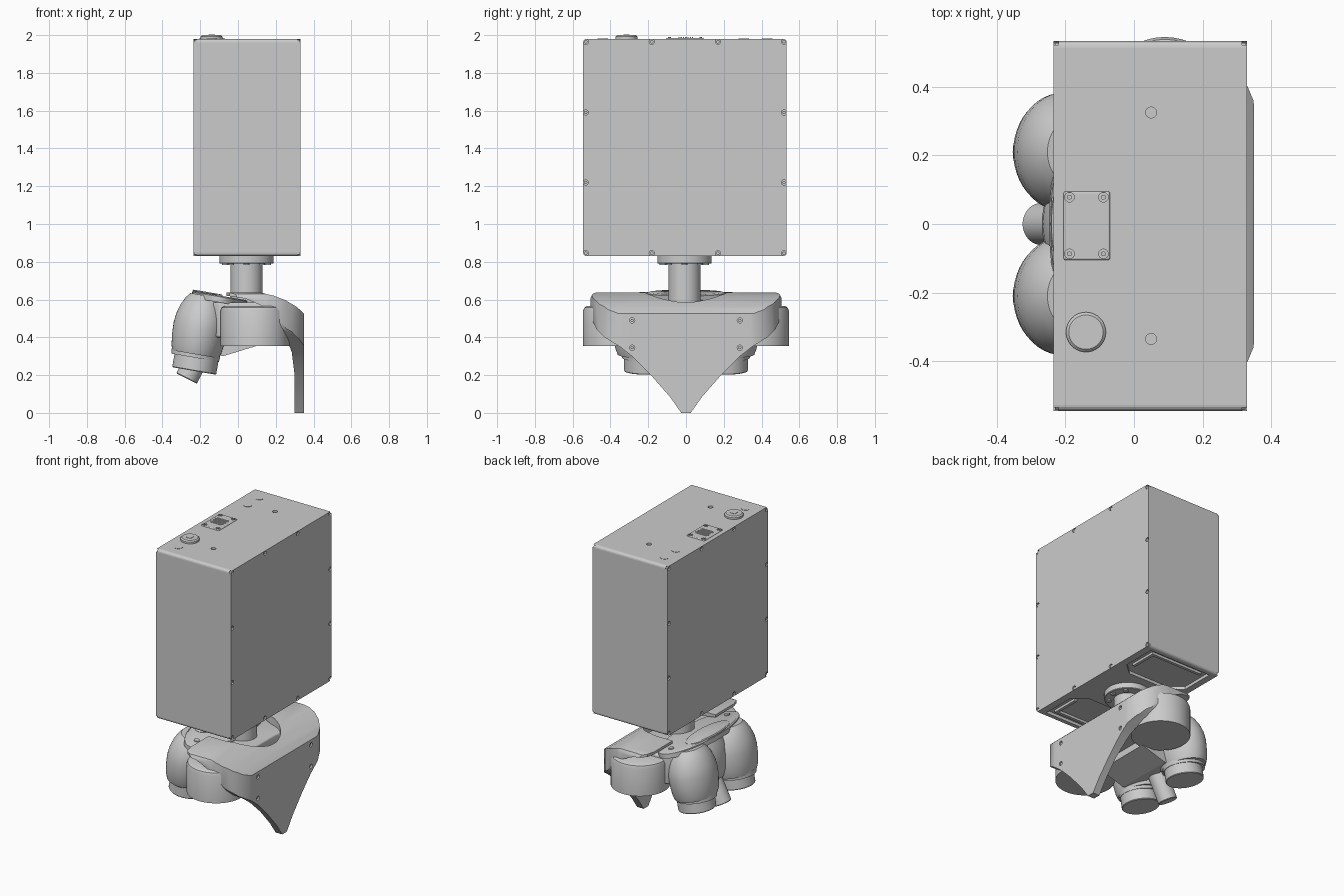
import bpy, bmesh, math
from mathutils import Matrix, Vector

if "Cube" in bpy.data.objects:
    bpy.data.objects.remove(bpy.data.objects["Cube"])

grey = bpy.data.materials.new("plain_grey")
grey.use_nodes = True
COLOUR = (0.6, 0.6, 0.6, 1)
grey.diffuse_color = COLOUR
grey.node_tree.nodes["Principled BSDF"].inputs["Base Color"].default_value = COLOUR


def finish(name, bm):
    bmesh.ops.recalc_face_normals(bm, faces=bm.faces)
    mesh = bpy.data.meshes.new(name)
    bm.to_mesh(mesh)
    bm.free()
    mesh.materials.append(grey)
    ob = bpy.data.objects.new(name, mesh)
    bpy.context.collection.objects.link(ob)
    return ob


def activate(ob):
    bpy.ops.object.select_all(action='DESELECT')
    ob.select_set(True)
    bpy.context.view_layer.objects.active = ob


def smooth(ob, angle=35):
    activate(ob)
    bpy.ops.object.shade_smooth_by_angle(angle=math.radians(angle))
    return ob


def bevel(ob, width, segments=3, angle=40):
    mod = ob.modifiers.new("bevel", 'BEVEL')
    mod.width, mod.segments = width, segments
    mod.limit_method, mod.angle_limit = 'ANGLE', math.radians(angle)
    activate(ob)
    bpy.ops.object.modifier_apply(modifier="bevel")
    return ob


def boolean(ob, cutter, operation='DIFFERENCE'):
    mod = ob.modifiers.new("cut", 'BOOLEAN')
    mod.object, mod.operation, mod.solver = cutter, operation, 'EXACT'
    activate(ob)
    bpy.ops.object.modifier_apply(modifier="cut")
    bpy.data.objects.remove(cutter)


def prism(name, pts, axis, lo, hi):
    """Extrude a closed outline along one axis."""
    place = {'x': lambda a, b, c: (c, a, b), 'y': lambda a, b, c: (a, c, b),
             'z': lambda a, b, c: (a, b, c)}[axis]
    bm = bmesh.new()
    face = bm.faces.new([bm.verts.new(place(a, b, lo)) for a, b in pts])
    ext = bmesh.ops.extrude_face_region(bm, geom=[face])
    verts = [g for g in ext["geom"] if isinstance(g, bmesh.types.BMVert)]
    bmesh.ops.translate(bm, verts=verts, vec=Vector(place(0, 0, hi - lo)))
    return finish(name, bm)


def block(name, x, y, z):
    return prism(name, [(x[0], y[0]), (x[1], y[0]), (x[1], y[1]), (x[0], y[1])], 'z', *z)


def lathe(name, origin, profile, axis=(0, 0, 1), stretch=1, n=48):
    """Rings of (height, radius) along an axis, with end caps."""
    bm = bmesh.new()
    rings = [[bm.verts.new((r * math.cos(k * math.tau / n),
                            r * stretch * math.sin(k * math.tau / n), h)) for k in range(n)]
             for h, r in profile]
    for a, b in zip(rings, rings[1:]):
        for k in range(n):
            bm.faces.new((a[k], a[k - 1], b[k - 1], b[k]))
    bm.faces.new(rings[0])
    bm.faces.new(rings[-1])
    z = Vector(axis).normalized()
    x = Vector((0, 1, 0)).cross(z)
    rot = Matrix((x, z.cross(x), z)).transposed().to_4x4()
    bm.transform(Matrix.Translation(origin) @ rot)
    return smooth(finish(name, bm))


def pins(name, places, axis, radius, depth):
    """Many short cylinders in one mesh, for holes and screws."""
    bm = bmesh.new()
    rot = Vector((0, 0, 1)).rotation_difference(Vector(axis)).to_matrix().to_4x4()
    for p in places:
        bmesh.ops.create_cone(bm, cap_ends=True, segments=16, radius1=radius, radius2=radius,
                              depth=depth, matrix=Matrix.Translation(p) @ rot)
    return finish(name, bm)


# Housing with rounded long edges
X0, X1, Y0, Y1, Z0, Z1 = -0.235, 0.33, -0.545, 0.533, 0.83, 1.98
YC = (Y0 + Y1) / 2
housing = block("housing", (X0, X1), (Y0, Y1), (Z0, Z1))
bm = bmesh.new()
bm.from_mesh(housing.data)
long_edges = [e for e in bm.edges if abs(e.verts[0].co.x - e.verts[1].co.x) > 0.1]
bmesh.ops.bevel(bm, geom=long_edges, offset=0.018, segments=4, profile=0.5, affect='EDGES')
bm.to_mesh(housing.data)
bm.free()

# Side screws in counterbores
spots = [(YC + s * d, z) for s in (-1, 1) for d, z in
         ((0.525, 1.965), (0.525, 1.59), (0.525, 1.22), (0.525, 0.845), (0.175, 1.965), (0.175, 0.845))]
sides = [(x, y, z) for x in (X0, X1) for y, z in spots]
boolean(housing, pins("screw_holes", sides, (1, 0, 0), 0.014, 0.03))
inner = [(x + (0.014 if x < 0 else -0.014), y, z) for x, y, z in sides]
pins("side_screws", inner, (1, 0, 0), 0.009, 0.018)

# Underside pockets and ribs
for s in (-1, 1):
    outline = [(-0.19, 0.5), (0.28, 0.5), (0.28, 0.27), (0.2, 0.2), (-0.1, 0.2), (-0.19, 0.27)]
    boolean(housing, prism("pocket", [(a, YC + s * b) for a, b in outline], 'z', 0.8, 0.85))
    for name, x, y in (("cross_rib", (-0.15, 0.24), (0.45, 0.47)), ("long_rib", (0.22, 0.24), (0.28, 0.45))):
        block(name, x, sorted((YC + s * y[0], YC + s * y[1])), (0.834, 0.855))

# Top holes, ports, button and vent plate
boolean(housing, pins("lid_holes", [(0.05, 0.325, Z1), (0.05, -0.335, Z1)], (0, 0, 1), 0.016, 0.03))
pins("lid_ports", [(-0.14, y, Z1) for y in (0.43, 0.305, -0.44)], (0, 0, 1), 0.028, 0.004)
lathe("button", (-0.14, -0.315, Z1), [(-0.01, 0.058), (0.012, 0.058), (0.02, 0.05)])
block("button_key", (-0.157, -0.123), (-0.332, -0.298), (1.99, 2.002))
plate = bevel(block("vent_plate", (-0.205, -0.07), (-0.105, 0.095), (1.97, 1.986)), 0.006)
corners = [(x, y, 1.986) for x in (-0.188, -0.089) for y in (-0.087, 0.078)]
boolean(plate, pins("plate_holes", corners, (0, 0, 1), 0.014, 0.012))
pins("plate_screws", corners, (0, 0, 1), 0.007, 0.008)
for k in range(7):
    w = 0.048 if k % 2 else 0.04
    block("vent_slat", (-0.138 - w, -0.138 + w), (-0.04 + k * 0.012, -0.034 + k * 0.012), (1.98, 1.989))

# Neck
NX, NY = 0.045, -0.008
lathe("neck_post", (NX, NY, 0), [(0.5, 0.085), (0.8, 0.085)])
lathe("neck_flange", (NX, NY, 0), [(0.79, 0.14), (0.794, 0.144), (0.835, 0.144)])
ring = [(NX + 0.115 * math.cos(k * math.tau / 8), NY + 0.115 * math.sin(k * math.tau / 8), 0.788)
        for k in range(8)]
pins("flange_bolts", ring, (0, 0, 1), 0.016, 0.012)

# Shield: side profile, front outline and plan intersected
side = [(-0.06, 0.637), (0.12, 0.637), (0.19, 0.62), (0.25, 0.597), (0.31, 0.562), (0.35, 0.525),
        (0.35, 0), (0.3, 0), (0.3, 0.2), (0.285, 0.32), (0.24, 0.44), (0.19, 0.515), (0.12, 0.57),
        (0.04, 0.605), (-0.06, 0.62)]
half = [(0.025, 0), (0.085, 0.085), (0.19, 0.205), (0.28, 0.295), (0.35, 0.35), (0.43, 0.4),
        (0.475, 0.445), (0.505, 0.51), (0.505, 0.61), (0.495, 0.63), (0.47, 0.64)]
plan = [(0.355, 0.3), (0.348, 0.36), (0.325, 0.415), (0.285, 0.46), (0.23, 0.49), (0.15, 0.505),
        (0, 0.505), (-0.045, 0.48), (-0.06, 0.43)]
shield = prism("shield", side, 'y', -0.6, 0.6)
boolean(shield, prism("outline", half + [(-a, b) for a, b in reversed(half)], 'x', -0.5, 0.5), 'INTERSECT')
boolean(shield, prism("plan", plan + [(a, -b) for a, b in reversed(plan)], 'z', -0.1, 0.8), 'INTERSECT')
boolean(shield, lathe("notch", (0.04, 0, 0.48), [(0, 0.23), (0.3, 0.23)]))
boolean(shield, block("notch_back", (-0.2, 0.04), (-0.23, 0.23), (0.48, 0.8)))
bolts = [(0.35, s * 0.285, z) for s in (-1, 1) for z in (0.345, 0.49)]
boolean(shield, pins("shield_holes", bolts, (1, 0, 0), 0.014, 0.03))
smooth(shield, 30)
pins("shield_screws", [(0.338, y, z) for _, y, z in bolts], (1, 0, 0), 0.008, 0.012)

# Head core between the side drums
core = [(-0.16, 0.3), (-0.1, 0.36), (0.2, 0.36), (0.23, 0.25), (0.2, 0.12), (0.2, -0.12),
        (0.23, -0.25), (0.2, -0.36), (-0.1, -0.36), (-0.16, -0.3)]
smooth(bevel(prism("head_core", core, 'z', 0.4, 0.585), 0.012))
keel = [(-0.16, 0.32), (-0.08, 0.3), (0.1, 0.355), (0.1, 0.45), (-0.16, 0.45)]
prism("head_keel", keel, 'y', -0.2, 0.2)

# Tilted top visor, following the lens axis
UP = Vector((0.17, 0, 0.985))
lathe("top_visor", (-0.1, 0, 0.585), [(0, 0.15), (0.03, 0.15), (0.036, 0.144)], UP, 2.55, 64)
lathe("visor_ridge", (-0.165, 0, 0.615), [(0, 0.08), (0.02, 0.08), (0.025, 0.075)], UP, 2.6)

for s in (-1, 1):
    # Side drums
    lathe("side_drum", (0.09, s * 0.362, 0),
          [(0.355, 0.183), (0.54, 0.183), (0.558, 0.176), (0.567, 0.16)])
    # Lens pods with collar and barrel
    lathe("lens_pod", (-0.225, s * 0.21, 0.31),
          [(0, 0.125), (0.03, 0.134), (0.09, 0.141), (0.15, 0.143), (0.2, 0.137), (0.25, 0.122),
           (0.29, 0.102), (0.315, 0.082)], UP, 1.22)
    lathe("lens_collar", (-0.226, s * 0.21, 0.3), [(-0.008, 0.128), (0.02, 0.13)], UP)
    lathe("lens_barrel", (-0.232, s * 0.21, 0.222), [(0, 0.115), (0.004, 0.118), (0.09, 0.118)], UP)
    pins("visor_studs", [(-0.1, s * 0.3, 0.618)], UP, 0.018, 0.02)

# Bridge between pods and the nose sensor
lathe("pod_bridge", (-0.185, 0, 0.33),
      [(0, 0.07), (0.06, 0.095), (0.14, 0.105), (0.22, 0.1), (0.27, 0.085)], UP, 1.6)
lathe("nose_sensor", (-0.272, 0, 0.182), [(0, 0.058), (0.004, 0.061), (0.24, 0.061)], (0.45, 0, 0.89))
